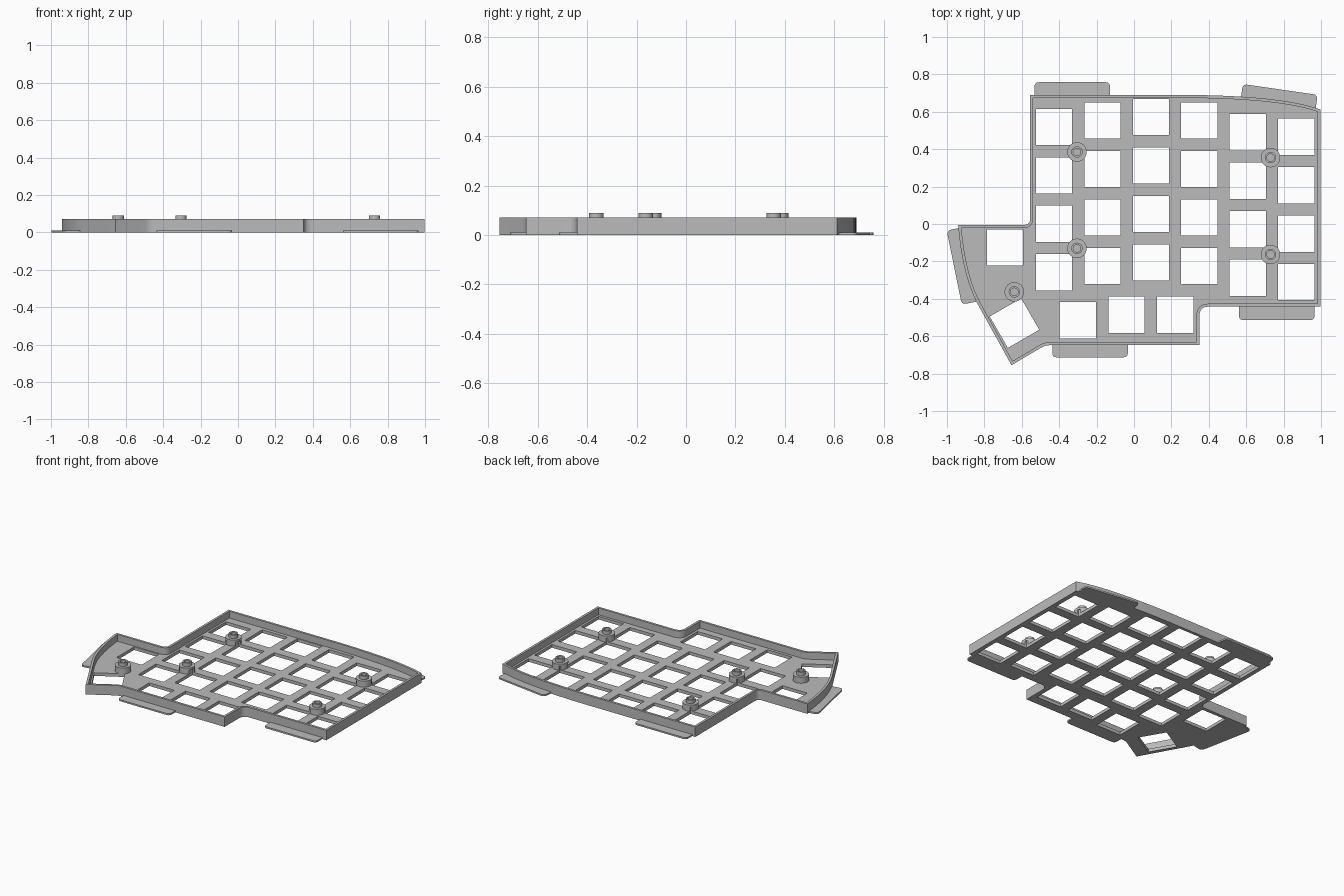
import bpy, bmesh, math
from mathutils import Vector, Matrix

WALL_H, FLOOR, RIM, KEY = 0.07, 0.022, 0.016, 0.194

cube = bpy.data.objects.get("Cube")
if cube:
    bpy.data.objects.remove(cube, do_unlink=True)

grey = bpy.data.materials.new("plain grey")
grey.use_nodes = True
colour = (0.5, 0.5, 0.5, 1)
grey.diffuse_color = colour
grey.node_tree.nodes["Principled BSDF"].inputs["Base Color"].default_value = colour


def finish(bm, name):
    bmesh.ops.recalc_face_normals(bm, faces=bm.faces)
    mesh = bpy.data.meshes.new(name)
    bm.to_mesh(mesh)
    bm.free()
    mesh.materials.append(grey)
    obj = bpy.data.objects.new(name, mesh)
    bpy.context.collection.objects.link(obj)
    return obj


def bend(a, control, b, steps=12):
    """Points of a quadratic curve from a to b."""
    a, c, b = Vector(a), Vector(control), Vector(b)
    ts = [i / steps for i in range(steps + 1)]
    return [a * (1 - t) ** 2 + c * 2 * t * (1 - t) + b * t * t for t in ts]


def raise_face(bm, face, height):
    """Extrude one face straight up or down and return the moved face."""
    moved = bmesh.ops.extrude_discrete_faces(bm, faces=[face])["faces"][0]
    bmesh.ops.translate(bm, vec=(0, 0, height), verts=moved.verts)
    return moved


def slab(bm, points, height):
    """Closed block from a flat outline; returns its top face."""
    low = [bm.verts.new((p[0], p[1], 0)) for p in points]
    bm.faces.new(low)
    high = [bm.verts.new((p[0], p[1], height)) for p in points]
    for i in range(len(low)):
        bm.faces.new((low[i - 1], low[i], high[i], high[i - 1]))
    top = bm.faces.new(high)
    bmesh.ops.recalc_face_normals(bm, faces=bm.faces)
    return top


# Tray: outline raised to a block, then hollowed from the top to leave a rim
outline = [(-0.555, 0.69)]
outline += bend((0.3, 0.69), (0.8, 0.685), (0.996, 0.612))
outline += [(0.996, -0.442)]
outline += bend((0.4, -0.442), (0.35, -0.442), (0.35, -0.49), 8)
outline += [(0.35, -0.648)]
outline += bend((-0.45, -0.648), (-0.475, -0.648), (-0.495, -0.66), 4)
outline += [(-0.655, -0.755)]
outline += bend((-0.835, -0.43), (-0.92, -0.27), (-0.94, -0.005))
outline += bend((-0.59, -0.005), (-0.555, -0.005), (-0.555, 0.03), 8)
bm = bmesh.new()
top = slab(bm, outline, WALL_H)
bmesh.ops.inset_region(bm, faces=[top], thickness=RIM, use_even_offset=True)
raise_face(bm, top, FLOOR - WALL_H)
tray = finish(bm, "tray")

# Key openings: staggered columns of four, plus the thumb keys
keys = []
for col, first in enumerate((0.519, 0.553, 0.572, 0.553, 0.49, 0.467)):
    keys += [(-0.428 + 0.2592 * col, first - 0.2592 * row, 0) for row in range(4)]
keys += [(-0.69, -0.126, 0), (-0.639, -0.53, 30), (-0.3, -0.515, 0),
         (-0.04, -0.485, 0), (0.22, -0.485, 0)]
bm = bmesh.new()
for x, y, turn in keys:
    place = (Matrix.Translation((x, y, 0)) @ Matrix.Rotation(math.radians(turn), 4, "Z")
             @ Matrix.Diagonal((KEY, KEY, 0.1, 1)))
    bmesh.ops.create_cube(bm, size=1, matrix=place)
cutter = finish(bm, "key_cutter")
cutter.hide_render = True

# Screw bosses: stepped posts with a blind hole, turned from one profile
profile = [(0, 0.012), (0.052, 0.012), (0.052, 0.064), (0.03, 0.064),
           (0.03, 0.089), (0.02, 0.089), (0.02, 0.03), (0, 0.03)]
bosses = []
for x, y in [(-0.305, 0.385), (0.73, 0.355), (-0.305, -0.13), (0.73, -0.163), (-0.64, -0.363)]:
    bm = bmesh.new()
    verts = [bm.verts.new((r, 0, z)) for r, z in profile]
    edges = [bm.edges.new(pair) for pair in zip(verts, verts[1:])]
    bmesh.ops.spin(bm, geom=verts + edges, cent=(0, 0, 0), axis=(0, 0, 1),
                   angle=math.tau, steps=32, use_merge=True)
    bmesh.ops.remove_doubles(bm, verts=bm.verts, dist=0.0005)
    bmesh.ops.translate(bm, verts=bm.verts, vec=(x, y, 0))
    bosses.append(finish(bm, "screw_boss"))

# Cut the key openings through the floor and the boss feet
for obj in [tray] + bosses:
    mod = obj.modifiers.new("key openings", "BOOLEAN")
    mod.operation = "DIFFERENCE"
    mod.solver = "EXACT"
    mod.object = cutter


# Thin foot tabs with rounded outer corners: edge middle, outward turn, reach
def tab(name, x, y, turn, reach, half=0.202, r=0.025):
    pts = [(-half, -0.028), (half, -0.028)]
    pts += bend((half, reach - r), (half, reach), (half - r, reach), 5)
    pts += bend((r - half, reach), (-half, reach), (-half, reach - r), 5)
    bm = bmesh.new()
    slab(bm, pts, 0.011)
    obj = finish(bm, name)
    obj.data.transform(Matrix.Translation((x, y, 0))
                       @ Matrix.Rotation(math.radians(turn), 4, "Z"))
    return obj


tabs = [tab("back_tab", -0.33, 0.69, 0, 0.068),
        tab("back_corner_tab", 0.772, 0.65, -8.2, 0.07),
        tab("front_corner_tab", 0.763, -0.442, 180, 0.072),
        tab("front_tab", -0.235, -0.648, 180, 0.065),
        tab("side_tab", -0.912, -0.223, 101.5, 0.05)]

# Smooth the curved walls while keeping edges sharp
for obj in [tray] + bosses + tabs:
    bpy.ops.object.select_all(action="DESELECT")
    obj.select_set(True)
    bpy.context.view_layer.objects.active = obj
    for mod in list(obj.modifiers):
        bpy.ops.object.modifier_apply(modifier=mod.name)
    bpy.ops.object.shade_smooth_by_angle(angle=math.radians(30))
bpy.data.objects.remove(cutter, do_unlink=True)
